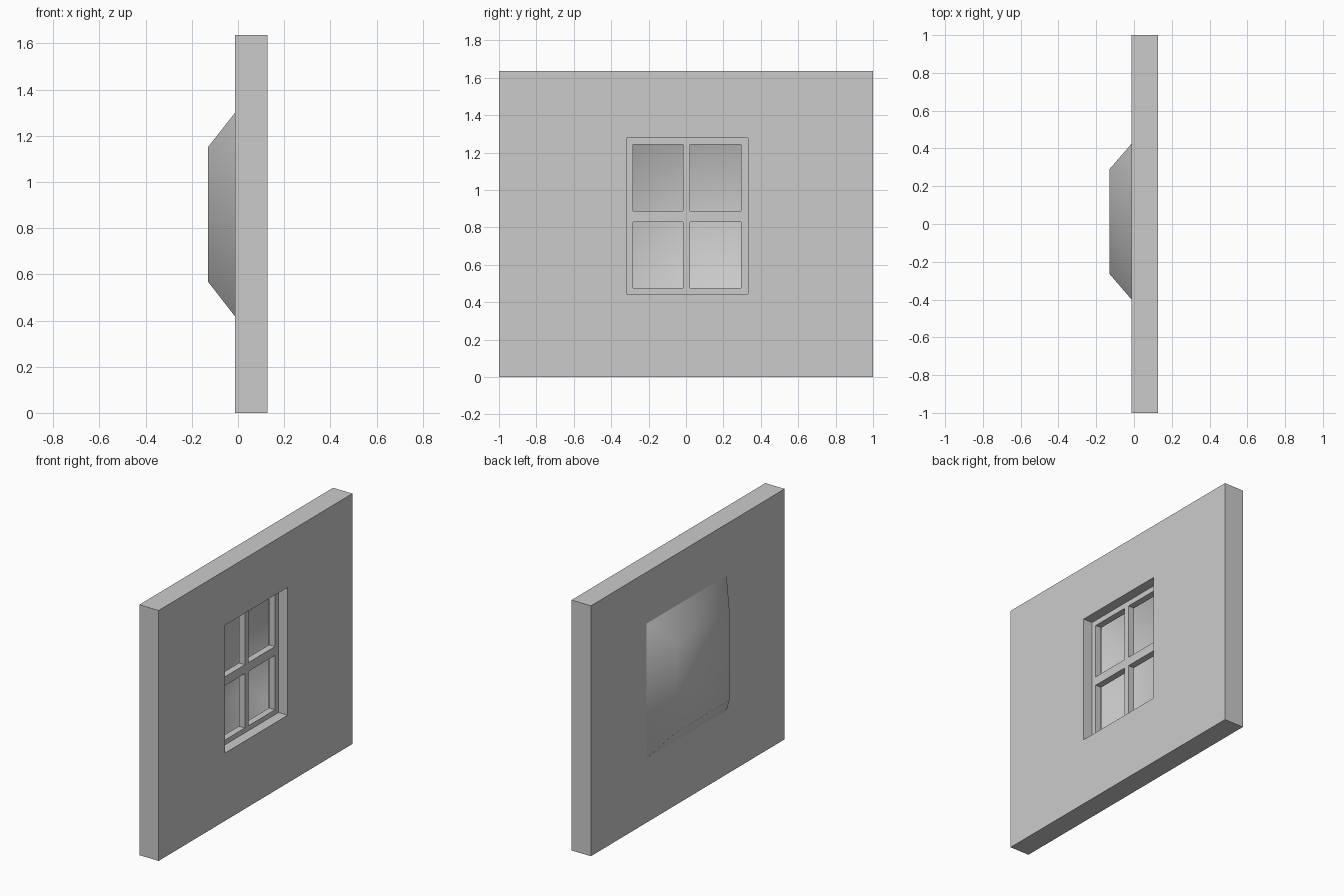
import bpy, bmesh

if "Cube" in bpy.data.objects:
    bpy.data.objects.remove(bpy.data.objects["Cube"])


def add_object(name, bm):
    mesh = bpy.data.meshes.new(name)
    bm.to_mesh(mesh)
    bm.free()
    ob = bpy.data.objects.new(name, mesh)
    bpy.context.collection.objects.link(ob)
    return ob


def pierced_panel(name, ys, zs, holes, x_back, x_front):
    """Panel in the yz plane on a cell grid; listed cells are left open."""
    bm = bmesh.new()
    v = [[bm.verts.new((x_back, y, z)) for z in zs] for y in ys]
    for i in range(len(ys) - 1):
        for j in range(len(zs) - 1):
            if (i, j) not in holes:
                bm.faces.new((v[i][j], v[i + 1][j], v[i + 1][j + 1], v[i][j + 1]))
    out = bmesh.ops.extrude_face_region(bm, geom=bm.faces[:], use_keep_orig=True)
    moved = [g for g in out["geom"] if isinstance(g, bmesh.types.BMVert)]
    bmesh.ops.translate(bm, verts=moved, vec=(x_front - x_back, 0, 0))
    bmesh.ops.recalc_face_normals(bm, faces=bm.faces[:])
    return add_object(name, bm)


# Wall slab with the window opening
pierced_panel("wall", (-1, -0.318, 0.332, 1), (0, 0.443, 1.278, 1.636),
              {(1, 1)}, -0.013, 0.127)

# Window frame with four panes, recessed in the opening
pierced_panel("window_frame",
              (-0.318, -0.284, -0.016, 0.021, 0.295, 0.332),
              (0.443, 0.475, 0.83, 0.888, 1.243, 1.278),
              {(i, j) for i in (1, 3) for j in (1, 3)}, 0.018, 0.061)

# Tapered, softly shaded backing pan behind the window, open to the wall
bm = bmesh.new()
rings = []
for x, y0, y1, z0, z1 in ((-0.013, -0.4, 0.425, 0.418, 1.3),
                          (-0.129, -0.265, 0.291, 0.567, 1.152)):
    rings.append([bm.verts.new((x, y, z))
                  for y, z in ((y0, z0), (y0, z1), (y1, z1), (y1, z0))])
base, cap = rings
for i in range(4):
    k = (i + 1) % 4
    bm.faces.new((base[i], base[k], cap[k], cap[i]))
bm.faces.new(cap)
bm.normal_update()
if bm.faces[:][-1].normal.x > 0:
    bmesh.ops.reverse_faces(bm, faces=bm.faces[:])
for f in bm.faces:
    f.smooth = True
add_object("backing_pan", bm)
